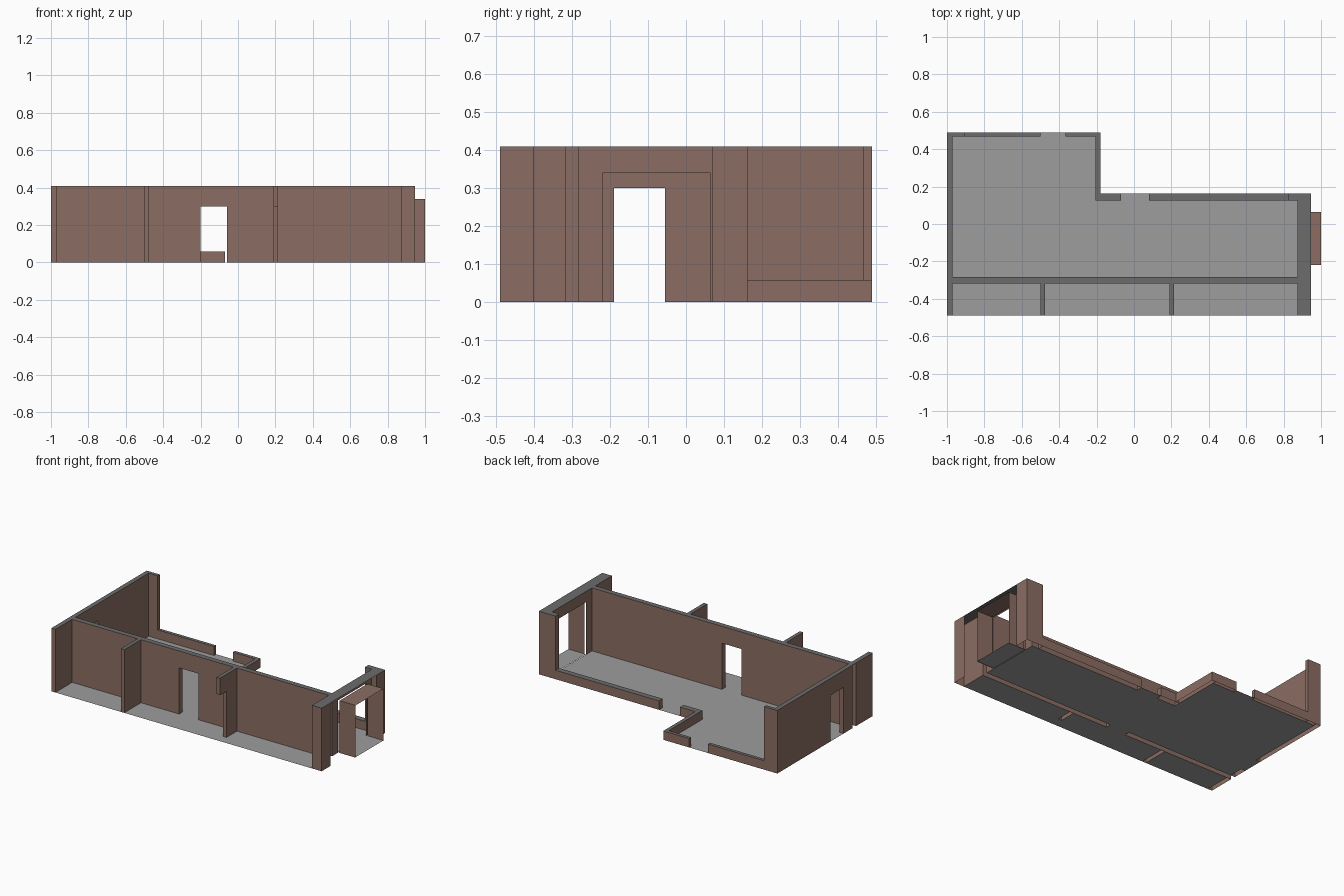
import bpy
import bmesh

cube = bpy.data.objects.get("Cube")
if cube:
    bpy.data.objects.remove(cube, do_unlink=True)


def make_material(name, colour):
    mat = bpy.data.materials.new(name)
    mat.use_nodes = True
    mat.diffuse_color = (*colour, 1)
    mat.node_tree.nodes["Principled BSDF"].inputs["Base Color"].default_value = (*colour, 1)
    return mat


BROWN = make_material("wall brown", (0.26, 0.155, 0.125))
CAP = make_material("wall top grey", (0.15, 0.15, 0.15))
FLOOR = make_material("floor grey", (0.34, 0.34, 0.34))

# Main heights and plan lines
TALL, LOW, DOOR, PORCH = 0.41, 0.058, 0.30, 0.34
WEST, WEST_IN, EAST_IN, EAST = -1.0, -0.97, 0.875, 0.945
FRONT, MID_F, MID_B = -0.49, -0.318, -0.284
BACK_IN, BACK, REAR_IN, REAR = 0.125, 0.162, 0.468, 0.49
WING_IN, WING = -0.205, -0.18
PORCH_F, PORCH_B = -0.22, 0.065
DOOR_F, DOOR_B = -0.19, -0.055
DOOR_L, DOOR_R = -0.20, -0.06

# Corner order of every side of an open shell
SIDES = {
    "left": ("000", "001", "011", "010"),
    "right": ("100", "110", "111", "101"),
    "front": ("000", "100", "101", "001"),
    "back": ("010", "011", "111", "110"),
    "under": ("000", "010", "110", "100"),
    "top": ("001", "101", "111", "011"),
}
ALL = "left right front back top"
LONG_X = "front back top"
LONG_Y = "left right top"


def shell(name, xs, ys, z1, sides=ALL, z0=0.0, cap=CAP):
    """Open box that has only the named sides; its top takes the cap material."""
    bm = bmesh.new()
    zs = (z0, z1)
    for side in sides.split():
        verts = [bm.verts.new((xs[int(a)], ys[int(b)], zs[int(c)])) for a, b, c in SIDES[side]]
        face = bm.faces.new(verts)
        face.material_index = 1 if side == "top" else 0
    mesh = bpy.data.meshes.new(name)
    bm.to_mesh(mesh)
    bm.free()
    mesh.materials.append(BROWN)
    mesh.materials.append(cap)
    obj = bpy.data.objects.new(name, mesh)
    bpy.context.scene.collection.objects.link(obj)
    return obj


def floor(name, xs, ys, z=0.0):
    shell(name, xs, ys, z, "top", z, FLOOR)


# Left wall with a doorway
side = (WEST, WEST_IN)
shell("left_wall_front", side, (FRONT, MID_F), TALL, LONG_Y + " front")
shell("left_wall_middle", side, (MID_B, DOOR_F), TALL, LONG_Y + " back")
shell("left_wall_header", side, (DOOR_F, DOOR_B), TALL, LONG_Y + " under", DOOR)
shell("left_wall_back", side, (DOOR_B, REAR), TALL, LONG_Y + " front back")
floor("left_threshold", side, (DOOR_F, DOOR_B))

# Long middle wall, open at both ends, with a doorway
mid = (MID_F, MID_B)
shell("middle_wall_left", (WEST, DOOR_L), mid, TALL, LONG_X + " right")
shell("middle_wall_header", (DOOR_L, DOOR_R), mid, TALL, LONG_X + " under", DOOR)
shell("middle_wall_right", (DOOR_R, EAST_IN), mid, TALL, LONG_X + " left")
floor("middle_threshold", (DOOR_L, DOOR_R), mid)

# Partitions between the front rooms
part_a, part_b, post = (-0.5, -0.475), (0.19, 0.215), -0.425
shell("left_partition", part_a, (FRONT, MID_F), TALL, LONG_Y + " front")
shell("right_partition_post", part_b, (post, MID_F), TALL, LONG_Y + " front")
shell("right_partition_header", part_b, (FRONT, post), TALL, LONG_Y + " front under", DOOR)
floor("partition_threshold", part_b, (FRONT, post))

# Right wall: inner skin, short outer skins and one cap
side = (EAST_IN, EAST)
shell("right_wall_cap", side, (FRONT, BACK), TALL, "top")
shell("right_wall_front", side, (FRONT, MID_F), TALL, "left front")
shell("right_wall_front_skin", side, (FRONT, -0.40), TALL, "right")
shell("right_wall_jamb", side, (MID_B, PORCH_F), TALL, "left")
shell("right_wall_header", side, (PORCH_F, PORCH_B), TALL, "left", PORCH)
shell("right_wall_back_jamb", side, (PORCH_B, BACK_IN), TALL, "left")
shell("right_wall_back_skin", side, (0.07, BACK), TALL, "right back")

# Thin porch around the right entrance
porch = (0.885, 1.0)
shell("porch", porch, (PORCH_F, PORCH_B), PORCH, LONG_X, cap=BROWN)
floor("porch_floor", (EAST_IN, 1.0), (PORCH_F, PORCH_B), 0.003)

# Rear walls: tall returns at the corners, low walls between
corner_l, corner_r = -0.905, 0.825
gap_l, gap_r = (-0.5, -0.365), (-0.07, 0.08)
rear, back = (REAR_IN, REAR), (BACK_IN, BACK)
shell("rear_corner_left", (WEST_IN, corner_l), rear, TALL, LONG_X + " right")
shell("rear_corner_right", (corner_r, EAST_IN), back, TALL, LONG_X + " left")
shell("rear_low_wall_left", (corner_l, gap_l[0]), rear, LOW, LONG_X + " right")
shell("rear_low_wall_right", (gap_l[1], WING_IN), rear, LOW, LONG_X + " left")
shell("wing_low_wall", (WING_IN, WING), (BACK, REAR), LOW, LONG_Y + " back")
shell("back_low_wall_left", (WING_IN, gap_r[0]), back, LOW, LONG_X + " left right")
shell("back_low_wall_right", (gap_r[1], corner_r), back, LOW, LONG_X + " left")
floor("rear_threshold", gap_l, rear)
floor("back_threshold", gap_r, back)

# Room floors, leaving the wall footprints open
rooms = (FRONT, MID_F)
floor("main_floor", (WEST_IN, EAST_IN), (MID_B, BACK_IN))
floor("wing_floor", (WEST_IN, WING_IN), (BACK_IN, REAR_IN))
floor("front_floor_left", (WEST_IN, part_a[0]), rooms)
floor("front_floor_middle", (part_a[1], part_b[0]), rooms)
floor("front_floor_right", (part_b[1], EAST_IN), rooms)
